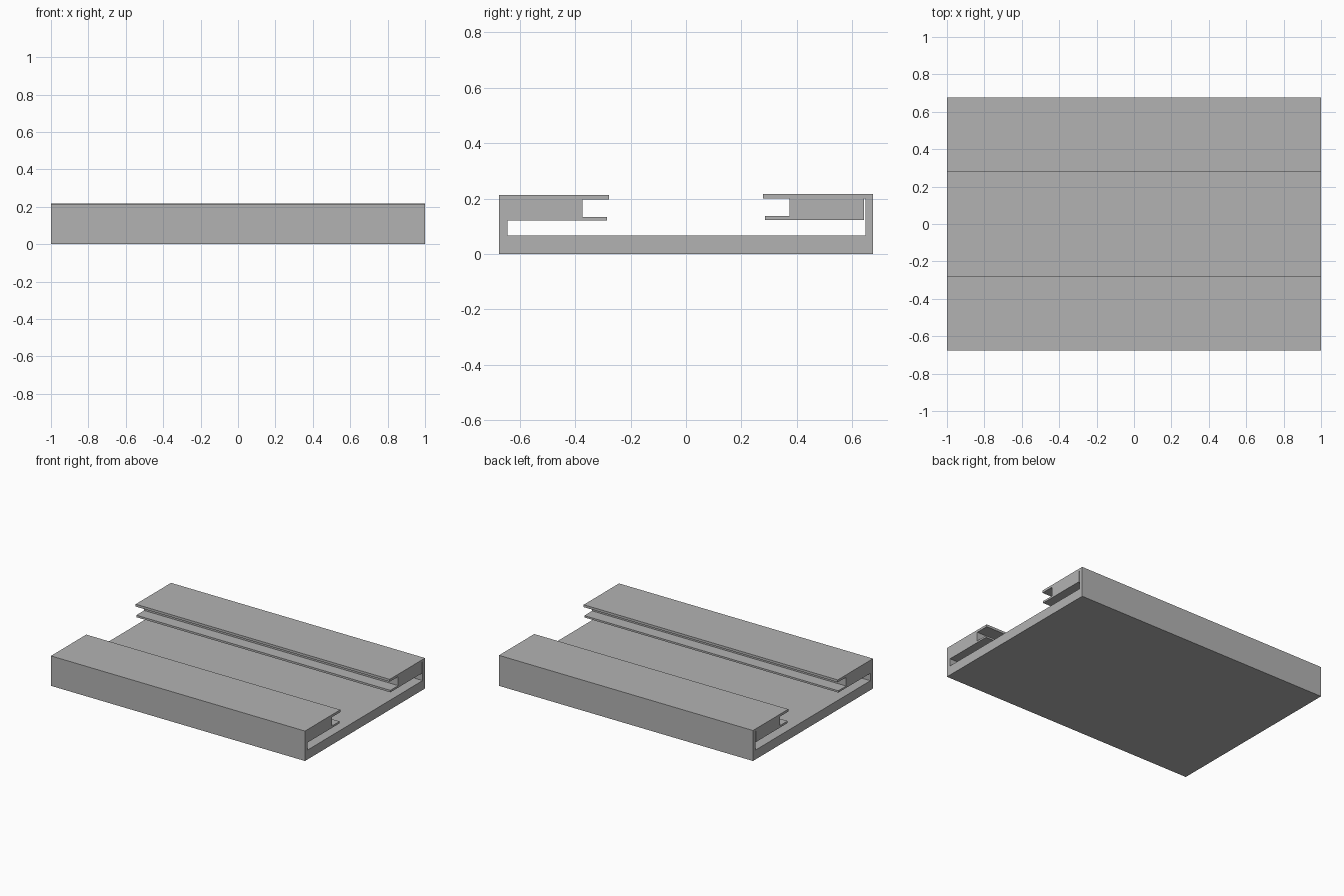
import bpy
import bmesh

cube = bpy.data.objects.get("Cube")
if cube:
    bpy.data.objects.remove(cube, do_unlink=True)

grey = bpy.data.materials.new("plain grey")
grey.use_nodes = True
colour = (0.45, 0.45, 0.45, 1)
grey.diffuse_color = colour
grey.node_tree.nodes["Principled BSDF"].inputs["Base Color"].default_value = colour

HALF_LENGTH = 1.0


def extrude_profile(name, profile):
    """Sweep a closed (y, z) profile along the full length in x."""
    bm = bmesh.new()
    face = bm.faces.new([bm.verts.new((-HALF_LENGTH, y, z)) for y, z in profile])
    swept = bmesh.ops.extrude_face_region(bm, geom=[face])
    verts = [v for v in swept["geom"] if isinstance(v, bmesh.types.BMVert)]
    bmesh.ops.translate(bm, verts=verts, vec=(2 * HALF_LENGTH, 0, 0))
    bmesh.ops.recalc_face_normals(bm, faces=bm.faces)
    mesh = bpy.data.meshes.new(name)
    bm.to_mesh(mesh)
    bm.free()
    mesh.materials.append(grey)
    obj = bpy.data.objects.new(name, mesh)
    bpy.context.collection.objects.link(obj)
    return obj


def rail_nose(side, top, shelf, lip, bottom):
    """Inner C-shaped edge of a rail, from the top down to the underside."""
    return [(side * 0.278, top), (side * 0.278, shelf), (side * 0.373, shelf),
            (side * 0.373, lip), (side * 0.285, lip), (side * 0.285, bottom)]


# Base plate with upright front and back walls
base_top = 0.067
extrude_profile("base_tray", [
    (-0.675, 0), (0.675, 0), (0.675, 0.2), (0.648, 0.2), (0.648, base_top),
    (-0.645, base_top), (-0.645, 0.12), (-0.675, 0.12)])

# Front rail, flush with the front wall
extrude_profile("front_rail",
                [(-0.675, 0.12), (-0.675, 0.213)]
                + rail_nose(-1, 0.213, 0.196, 0.133, 0.12))

# Back rail, with a thin slot between its block and the back wall
extrude_profile("back_rail",
                [(0.642, 0.122), (0.642, 0.2), (0.675, 0.2), (0.675, 0.217)]
                + rail_nose(1, 0.217, 0.2, 0.136, 0.122))
